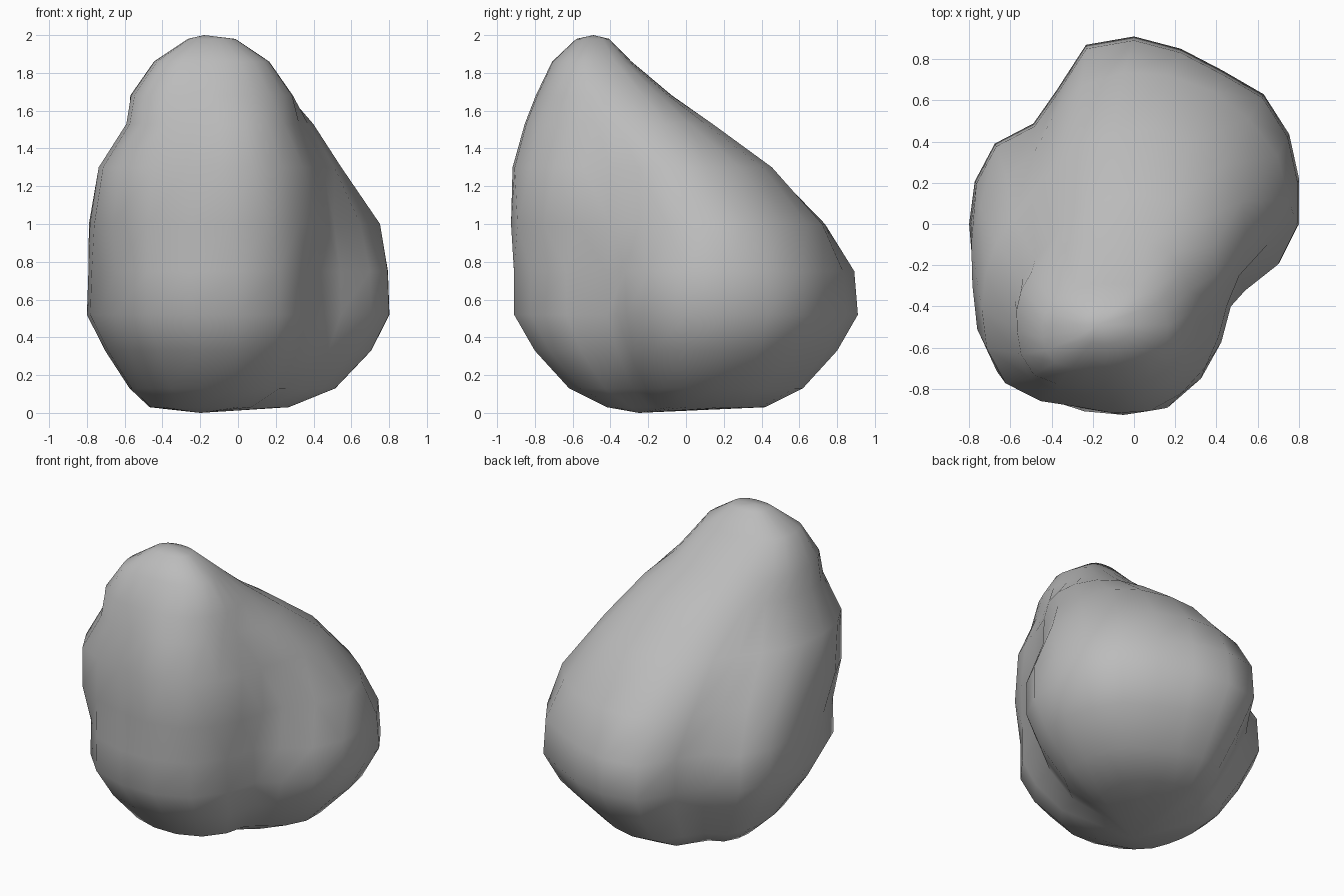
import bpy
import bmesh
from math import cos, sin, tau, radians

# Remove the default cube
default_cube = bpy.data.objects.get("Cube")
if default_cube:
    bpy.data.objects.remove(default_cube, do_unlink=True)


def make_material(name, colour):
    material = bpy.data.materials.new(name)
    material.use_nodes = True
    material.diffuse_color = colour
    shader = material.node_tree.nodes["Principled BSDF"]
    shader.inputs["Base Color"].default_value = colour
    return material


def rounded(radii):
    """Add a smoothly interpolated radius between each pair of neighbours."""
    result = []
    count = len(radii)
    for i in range(count):
        before, here = radii[i - 1], radii[i]
        after, beyond = radii[(i + 1) % count], radii[(i + 2) % count]
        result.append(here)
        result.append((9 * (here + after) - before - beyond) / 16)
    return result


def add_ring(bm, outline, height, centre, scale=1, depth=1):
    """One horizontal outline, counter-clockwise, placed at a height."""
    ring = []
    for index, radius in enumerate(outline):
        angle = radians(15) + tau * index / len(outline)
        x = centre[0] + scale * radius * cos(angle)
        y = centre[1] + scale * depth * radius * sin(angle)
        ring.append(bm.verts.new((x, y, height)))
    return ring


def bridge(bm, lower, upper):
    """Quads between two neighbouring outlines."""
    for i in range(len(lower)):
        bm.faces.new((lower[i - 1], lower[i], upper[i], upper[i - 1]))


def close_end(bm, ring, tip):
    """Fan of triangles from an outline to a tip point."""
    point = bm.verts.new(tip)
    for i in range(len(ring)):
        bm.faces.new((ring[i - 1], ring[i], point))


# Outlines: two lobes along a diagonal, with a hollow on each flank
base = [0.83, 0.87, 0.89, 0.86, 0.88, 0.91, 0.9, 0.75, 0.69, 0.78, 0.8, 0.8,
        0.81, 0.85, 0.92, 0.96, 0.94, 0.91, 0.85, 0.73, 0.59, 0.63, 0.73, 0.8]
middle = rounded([0.83, 0.86, 0.85, 0.8, 0.62, 0.72, 0.76, 0.87, 0.82, 0.82, 0.67, 0.58])
shoulder = rounded([0.67, 0.76, 0.73, 0.65, 0.56, 0.59, 0.66, 0.74, 0.66, 0.68, 0.63, 0.57])
peak = rounded([0.44, 0.46, 0.41, 0.4, 0.42, 0.44, 0.46, 0.51, 0.44, 0.44, 0.46, 0.46])

# Stack the outlines from the underside to the leaning peak
bm = bmesh.new()
rings = [
    add_ring(bm, base, 0.03, (-0.1, 0), 0.46),
    add_ring(bm, base, 0.13, (-0.03, 0), 0.68),
    add_ring(bm, base, 0.33, (0, 0), 0.88),
    add_ring(bm, base, 0.52, (0, 0)),
    add_ring(bm, base, 0.75, (0, -0.01), 0.99),
    add_ring(bm, middle, 1, (-0.05, -0.1)),
    add_ring(bm, shoulder, 1.3, (-0.1, -0.25)),
    add_ring(bm, shoulder, 1.53, (-0.1, -0.37), 0.77, 0.94),
    add_ring(bm, peak, 1.68, (-0.14, -0.42), 0.96, 0.9),
    add_ring(bm, peak, 1.86, (-0.14, -0.49), 0.68, 0.74),
    add_ring(bm, peak, 1.98, (-0.14, -0.49), 0.28, 0.75),
]
for lower, upper in zip(rings, rings[1:]):
    bridge(bm, lower, upper)

# Underside and summit
close_end(bm, rings[0], (-0.2, -0.25, 0))
close_end(bm, rings[-1], (-0.18, -0.49, 2))
bmesh.ops.recalc_face_normals(bm, faces=bm.faces)

# Smooth-shaded boulder
mesh = bpy.data.meshes.new("boulder")
bm.to_mesh(mesh)
bm.free()
mesh.materials.append(make_material("stone grey", (0.5, 0.5, 0.5, 1)))
mesh.shade_smooth()
boulder = bpy.data.objects.new("boulder", mesh)
bpy.context.collection.objects.link(boulder)
